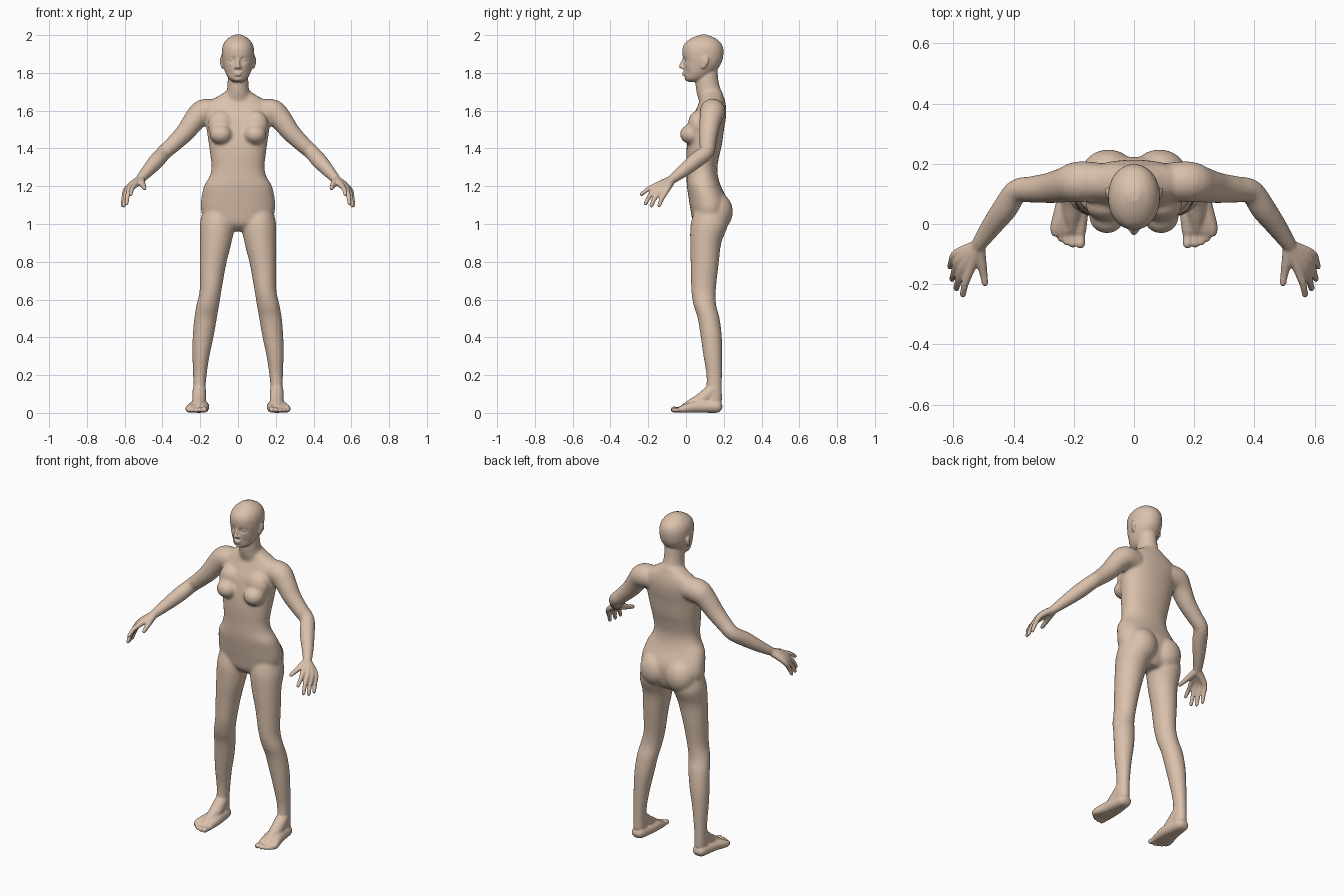
import bpy, bmesh
from math import sin, cos, pi, exp, copysign
from mathutils import Vector, Matrix


def spline(rows, k):
    """Catmull-Rom resampling of rows of numbers."""
    out = []
    for i in range(len(rows) - 1):
        p = [rows[max(0, min(len(rows) - 1, i + d))] for d in (-1, 0, 1, 2)]
        for s in range(k):
            t = s / k
            out.append([0.5 * (2 * b + (c - a) * t + (2 * a - 5 * b + 4 * c - d) * t * t
                               + (3 * b - a - 3 * c + d) * t ** 3) for a, b, c, d in zip(*p)])
    return out + [list(rows[-1])]


def skin(bm, rings):
    """Join rings of points into a closed tube."""
    vs = [[bm.verts.new(c) for c in r] for r in rings]
    n = len(vs[0])
    for a, b in zip(vs, vs[1:]):
        for i in range(n):
            bm.faces.new((a[i], a[(i + 1) % n], b[(i + 1) % n], b[i]))
    bm.faces.new(vs[0][::-1])
    bm.faces.new(vs[-1])
    return [v for r in vs for v in r]


def loft(bm, rows, power=1.0, n=40, k=5):
    """Level sections: z, centre x, front y, back y, half width."""
    def sp(v):
        return copysign(abs(v) ** power, v)
    rings = []
    for z, cx, yf, yb, rx in spline(rows, k):
        cy, ry = (yf + yb) / 2, (yb - yf) / 2
        rings.append([(cx + rx * sp(cos(2 * pi * i / n)), cy + ry * sp(sin(2 * pi * i / n)), z)
                      for i in range(n)])
    return skin(bm, rings)


def tube(bm, rows, n=16, k=4):
    """Round limb along points x, y, z, radius, with rounded ends."""
    pts = spline(rows, k)
    ps = [Vector(p[:3]) for p in pts]
    rs = [p[3] for p in pts]
    d0, d1 = (ps[0] - ps[1]).normalized(), (ps[-1] - ps[-2]).normalized()
    for a in (0.5, 0.87, 0.99):
        c = (1 - a * a) ** 0.5
        ps = [ps[0] + d0 * (a * rows[0][3] - (ps[0] - Vector(rows[0][:3])).length)] + ps
        ps.append(Vector(rows[-1][:3]) + d1 * a * rows[-1][3])
        rs = [rows[0][3] * c] + rs + [rows[-1][3] * c]
    rings = []
    for i, p in enumerate(ps):
        q = (ps[min(i + 1, len(ps) - 1)] - ps[max(i - 1, 0)]).to_track_quat('Z', 'Y')
        rings.append([p + q @ Vector((rs[i] * cos(2 * pi * j / n), rs[i] * sin(2 * pi * j / n), 0))
                      for j in range(n)])
    skin(bm, rings)


def ball(bm, loc, size, rot=0.0):
    m = Matrix.Translation(loc) @ Matrix.Rotation(rot, 4, 'Z') @ Matrix.Diagonal((*size, 1))
    bmesh.ops.create_uvsphere(bm, u_segments=24, v_segments=16, radius=1, matrix=m)


def mirror(bm):
    g = bmesh.ops.duplicate(bm, geom=bm.verts[:] + bm.edges[:] + bm.faces[:])['geom']
    for v in (e for e in g if isinstance(e, bmesh.types.BMVert)):
        v.co.x *= -1
    bmesh.ops.reverse_faces(bm, faces=[e for e in g if isinstance(e, bmesh.types.BMFace)])


def fuse(bm, name, voxel, rounds):
    """Blend overlapping shapes into one smooth skin."""
    bmesh.ops.recalc_face_normals(bm, faces=bm.faces[:])
    me = bpy.data.meshes.new(name)
    bm.to_mesh(me)
    bm.free()
    ob = bpy.data.objects.new(name, me)
    bpy.context.collection.objects.link(ob)
    r = ob.modifiers.new("fuse", 'REMESH')
    r.mode, r.voxel_size, r.use_smooth_shade = 'VOXEL', voxel, True
    s = ob.modifiers.new("relax", 'SMOOTH')
    s.factor, s.iterations = 0.5, rounds
    dg = bpy.context.evaluated_depsgraph_get()
    done = bpy.data.meshes.new_from_object(ob.evaluated_get(dg))
    ob.modifiers.clear()
    ob.data = done
    return ob


# --- torso, arms and legs ---
core = bmesh.new()
# leg
loft(core, [(1.09, .11, .05, .20, .07), (1.0, .11, .025, .222, .092), (.9, .118, .022, .187, .083),
            (.78, .133, .025, .172, .069), (.65, .145, .028, .158, .058), (.57, .16, .04, .16, .06),
            (.5, .172, .062, .178, .06), (.4, .185, .078, .19, .055), (.3, .196, .092, .191, .045),
            (.2, .202, .108, .191, .036), (.12, .205, .105, .191, .033), (.05, .205, .09, .192, .034)])
# arm
tube(core, [(.12, .14, 1.595, .065), (.185, .14, 1.592, .068), (.23, .13, 1.55, .059),
            (.28, .12, 1.485, .051), (.34, .115, 1.425, .044), (.39, .108, 1.38, .041),
            (.43, .05, 1.335, .042), (.475, -.01, 1.285, .035), (.52, -.075, 1.235, .025)], n=24)
# breast and buttock
ball(core, (.09, .028, 1.475), (.06, .06, .053))
ball(core, (.09, .06, 1.525), (.07, .05, .075))
ball(core, (.085, .165, 1.065), (.092, .083, .10))
mirror(core)
# trunk
loft(core, [(.962, 0, .08, .18, .05), (1.0, 0, .04, .205, .16), (1.07, 0, .025, .222, .195),
            (1.13, 0, .015, .218, .195), (1.2, 0, .005, .185, .18), (1.25, 0, .003, .17, .151),
            (1.3, 0, .003, .166, .14), (1.36, 0, .002, .176, .146), (1.42, 0, .005, .19, .154),
            (1.5, 0, .018, .201, .166), (1.56, 0, .033, .211, .172), (1.61, 0, .055, .213, .178),
            (1.65, 0, .072, .207, .15), (1.68, 0, .08, .198, .10), (1.705, 0, .08, .19, .06)], .9)
# neck
loft(core, [(1.62, 0, .08, .205, .09), (1.68, 0, .06, .194, .066), (1.72, 0, .052, .181, .057),
            (1.76, 0, .05, .172, .055), (1.83, 0, .06, .165, .052)])
core_ob = fuse(core, "trunk_and_limbs", .008, 6)

# --- hands, feet and head details ---
body = bmesh.new()
# fingers with palm rays: knuckle, middle joint, tip
for k, m, t in (((.545, -.15, 1.207), (.562, -.2, 1.185), (.568, -.235, 1.158)),
                ((.566, -.138, 1.2), (.583, -.188, 1.155), (.59, -.214, 1.108)),
                ((.58, -.12, 1.193), (.597, -.163, 1.14), (.604, -.183, 1.097)),
                ((.59, -.1, 1.183), (.605, -.127, 1.135), (.611, -.142, 1.098))):
    wrist = Vector((.52, -.075, 1.235)).lerp(Vector(k), .1)
    tube(body, [(*wrist, .022), (*k, .0165), (*m, .0125), (*t, .0105)])
# thumb
tube(body, [(.515, -.08, 1.233, .021), (.507, -.13, 1.213, .0175), (.5, -.165, 1.2, .0135),
            (.495, -.196, 1.19, .0115)])
# toes with foot rays
for x, y, r in ((.178, -.066, .016), (.203, -.066, .013), (.223, -.06, .012),
                (.242, -.048, .012), (.258, -.032, .012)):
    tube(body, [(.205 + (x - .215) * .2, .16, .033, .033), (.205 + (x - .215) * .6, .06, .032, .031),
                (x, -.012, .022, .021), (x, -.038, .017, r), (x, y, r + .002, r)])
# instep
tube(body, [(.205, .14, .12, .036), (.205, .08, .068, .037), (.207, .03, .042, .032),
            (.207, -.01, .026, .022)])
# ear
ball(body, (.085, .1, 1.862), (.01, .022, .028), -.35)
ball(body, (.082, .092, 1.84), (.009, .013, .02), -.35)
# eye and nostril
ball(body, (.032, .008, 1.871), (.016, .015, .011))
ball(body, (.011, -.016, 1.829), (.009, .012, .008))
mirror(body)
# skull, with eye sockets, cheeks and chin pushed in or out
head = loft(body, [(1.752, 0, .015, .07, .022), (1.762, 0, -.002, .1, .04), (1.78, 0, -.008, .125, .056),
                   (1.81, 0, -.011, .158, .070), (1.85, 0, -.012, .186, .081), (1.89, 0, -.018, .197, .086),
                   (1.93, 0, -.018, .197, .084), (1.96, 0, -.003, .183, .073), (1.985, 0, .032, .152, .05),
                   (2.002, 0, .075, .11, .018)], .96, 64, 8)
for v in head:
    if v.co.y < .08:
        for x, z, sx, sz, d in ((.032, 1.87, .016, .011, .014), (.045, 1.80, .014, .02, .005),
                                (.045, 1.845, .015, .012, -.003), (0, 1.765, .014, .008, -.004),
                                (0, 1.777, .02, .006, .003)):
            v.co.y += d * exp(-((abs(v.co.x) - x) / sx) ** 2 - ((v.co.z - z) / sz) ** 2)
# nose and lips
tube(body, [(0, -.008, 1.882, .008), (0, -.017, 1.858, .009), (0, -.026, 1.834, .012)])
ball(body, (0, -.008, 1.800), (.022, .013, .006))
ball(body, (0, -.007, 1.789), (.019, .013, .006))

# --- one continuous skin ---
body.from_mesh(core_ob.data)
bpy.data.objects.remove(core_ob)
figure = fuse(body, "standing_figure", .0055, 3)
mat = bpy.data.materials.new("skin_tone")
mat.diffuse_color = (.70, .53, .41, 1)
figure.data.materials.clear()
figure.data.materials.append(mat)
